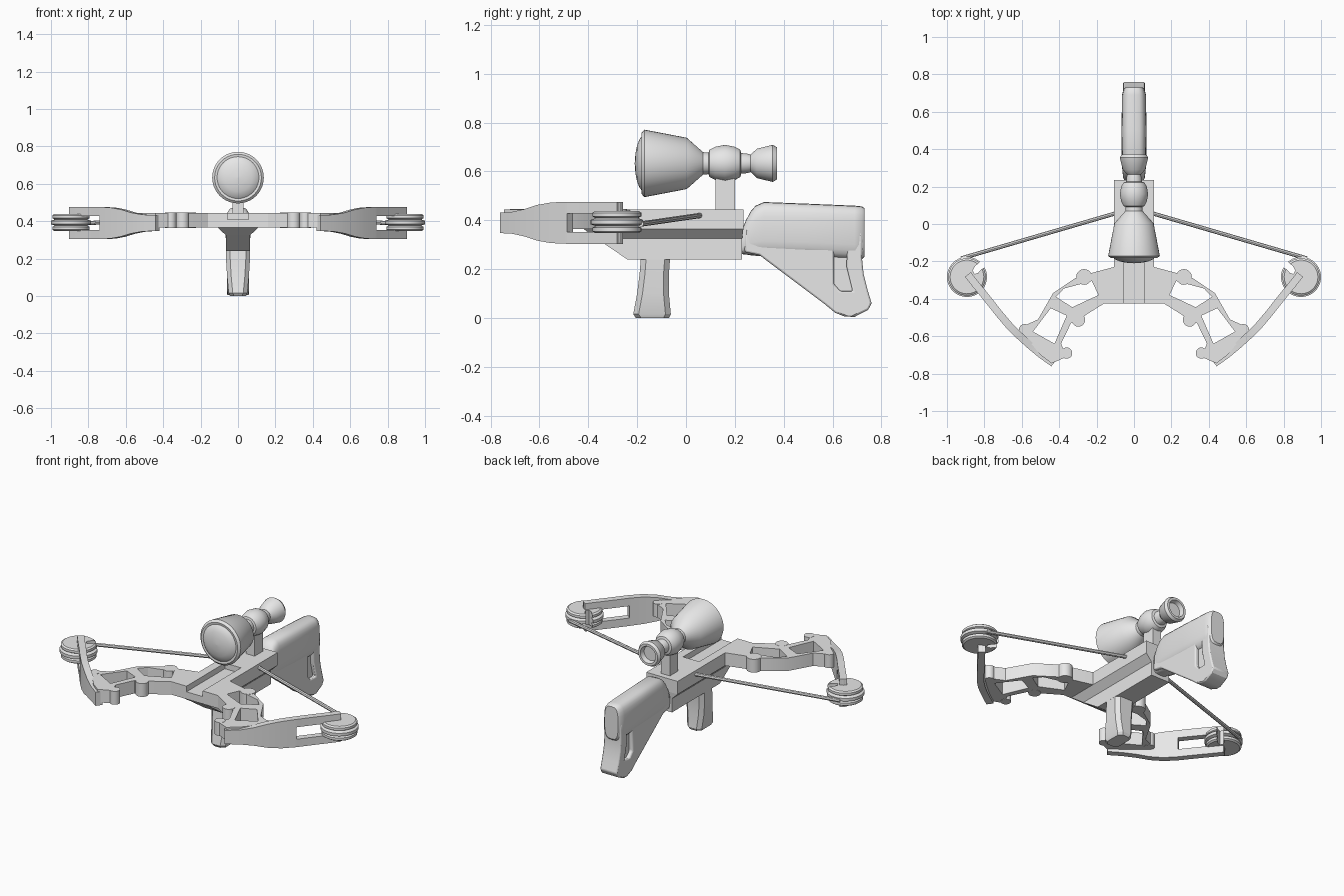
import bpy, bmesh
from math import sin, cos, pi, radians
from mathutils import Vector

cube = bpy.data.objects.get("Cube")
if cube:
    bpy.data.objects.remove(cube, do_unlink=True)

grey = bpy.data.materials.new("plain grey")
grey.use_nodes = True
grey.diffuse_color = (0.8, 0.8, 0.8, 1)
grey.node_tree.nodes["Principled BSDF"].inputs["Base Color"].default_value = (0.8, 0.8, 0.8, 1)


def finish(name, bm, bevel=0):
    """Turn a bmesh into a shaded object."""
    bmesh.ops.remove_doubles(bm, verts=bm.verts, dist=0.0001)
    bmesh.ops.recalc_face_normals(bm, faces=bm.faces)
    mesh = bpy.data.meshes.new(name)
    bm.to_mesh(mesh)
    bm.free()
    mesh.materials.clear()
    mesh.materials.append(grey)
    ob = bpy.data.objects.new(name, mesh)
    bpy.context.scene.collection.objects.link(ob)
    bpy.ops.object.select_all(action='DESELECT')
    ob.select_set(True)
    bpy.context.view_layer.objects.active = ob
    bpy.ops.object.shade_smooth_by_angle(angle=radians(32))
    if bevel:
        mod = ob.modifiers.new("soft edges", 'BEVEL')
        mod.width, mod.segments, mod.limit_method = bevel, 2, 'ANGLE'
        mod.angle_limit = radians(40)
    return ob


def loft(name, rings, bevel=0):
    """Skin rings of equal length and cap both ends."""
    bm = bmesh.new()
    rows = [[bm.verts.new(p) for p in ring] for ring in rings]
    n = len(rows[0])
    for a, b in zip(rows, rows[1:]):
        for i in range(n):
            j = (i + 1) % n
            bm.faces.new((a[i], a[j], b[j], b[i]))
    bm.faces.new(rows[0])
    bm.faces.new(rows[-1])
    return finish(name, bm, bevel)


def rect(x0, x1, y0, y1, z):
    return [(x0, y0, z), (x1, y0, z), (x1, y1, z), (x0, y1, z)]


def box(name, x0, x1, y0, y1, z0, z1):
    return loft(name, [rect(x0, x1, y0, y1, z0), rect(x0, x1, y0, y1, z1)])


def plate(name, loops, lo, hi, place, bevel=0):
    """Extrude a filled outline with holes; place maps (u, v, depth) to space."""
    cu = bpy.data.curves.new(name, 'CURVE')
    cu.dimensions, cu.fill_mode, cu.extrude = '2D', 'BOTH', (hi - lo) / 2
    for loop in loops:
        sp = cu.splines.new('POLY')
        sp.points.add(len(loop) - 1)
        for pt, (u, v) in zip(sp.points, loop):
            pt.co = (u, v, 0, 1)
        sp.use_cyclic_u = True
    tmp = bpy.data.objects.new(name + " outline", cu)
    bpy.context.scene.collection.objects.link(tmp)
    mesh = bpy.data.meshes.new_from_object(
        tmp.evaluated_get(bpy.context.evaluated_depsgraph_get()))
    bpy.data.objects.remove(tmp, do_unlink=True)
    bm = bmesh.new()
    bm.from_mesh(mesh)
    for v in bm.verts:
        v.co = place(v.co.x, v.co.y, v.co.z + (lo + hi) / 2)
    return finish(name, bm, bevel)


def circle(cx, cy, r, z, n=20):
    return [(cx + r * cos(2 * pi * i / n), cy + r * sin(2 * pi * i / n), z) for i in range(n)]


def side(u, v, d):
    return (d, u, v)


# Receiver
box("receiver_top", -.107, .107, -.05, .235, .365, .445)
box("bolt_groove_floor", -.06, .06, -.425, -.05, .365, .41)
loft("receiver_taper", [rect(-.065, .065, -.365, .23, .325), rect(-.107, .107, -.42, .235, .365)])
plate("receiver_lower", [[(.23, .24), (-.24, .24), (-.365, .325), (.23, .325)]], -.065, .065, side)

# Riser arms with two windows each, and their knobs
arm = [(.055, -.05), (.107, -.05), (.107, -.23), (.22, -.26), (.315, -.29), (.433, -.37),
       (.513, -.51), (.6, -.55), (.59, -.59), (.5, -.7), (.44, -.745), (.36, -.71),
       (.39, -.64), (.337, -.53), (.28, -.5), (.16, -.425), (.055, -.425)]
window_in = [(.225, -.305), (.375, -.345), (.417, -.39), (.33, -.445), (.19, -.38)]
window_out = [(.445, -.45), (.36, -.49), (.425, -.64), (.54, -.575)]
knobs = [(.267, -.283, .042), (.297, -.513, .036), (.585, -.565, .03), (.36, -.69, .03)]

# Limb centreline, rising half height, and fork start
path = [(.43, -.745), (.5, -.695), (.56, -.645), (.615, -.595), (.67, -.54), (.725, -.475),
        (.76, -.43), (.8, -.38), (.845, -.325), (.888, -.27)]
heights = [.042, .045, .056, .073, .083, .086, .086, .086, .086, .086]
MID, FORK = .39, 5


def limb_rings(s, first, last, low, high):
    rings = []
    for i in range(first, last):
        p = Vector(path[i])
        t = Vector(path[min(i + 1, len(path) - 1)]) - Vector(path[max(i - 1, 0)])
        n = Vector((-t.y, t.x)).normalized() * .02
        a, b = p + n, p - n
        lo, hi = low(heights[i]), high(heights[i])
        rings.append([(s * a.x, a.y, lo), (s * b.x, b.y, lo), (s * b.x, b.y, hi), (s * a.x, a.y, hi)])
    return rings


# Wheel outline: an arc with a hooked notch facing inward and back
WX, WY = .893, -.283
rims = [(.348, .09), (.355, .1), (.37, .1), (.377, .087), (.384, .107), (.402, .107),
        (.409, .087), (.416, .1), (.431, .1), (.438, .09)]


def wheel_ring(s, r, z):
    pts = [(r * cos(a), r * sin(a)) for a in
           (radians(152 + 338 * i / 40) for i in range(41))]
    pts += [(-.045, .06), (-.03, .035), (-.04, .015), (-.06, .022)]
    return [(s * (WX + x), WY + y, z) for x, y in pts]


for s, tag in ((1, "left"), (-1, "right")):
    plate(tag + "_riser_arm", [[(s * x, y) for x, y in lp] for lp in (arm, window_in, window_out)],
          .365, .445, lambda u, v, d: (u, v, d))
    for k, (x, y, r) in enumerate(knobs):
        loft(f"{tag}_riser_knob_{k + 1}", [circle(s * x, y, r, .364), circle(s * x, y, r, .446)])
    n = len(path)
    loft(tag + "_limb", limb_rings(s, 0, FORK + 1, lambda h: MID - h, lambda h: MID + h))
    loft(tag + "_fork_upper", limb_rings(s, FORK, n, lambda h: MID + .037, lambda h: MID + h))
    loft(tag + "_fork_lower", limb_rings(s, FORK, n, lambda h: MID - h, lambda h: MID - .037))
    loft(tag + "_wheel", [wheel_ring(s, r, z) for z, r in rims])
    loft(tag + "_axle", [circle(s * (WX - .012), WY + .003, .014, z, 12) for z in (.31, .47)])
    # String from the wheel to the receiver
    a, b = Vector((s * .925, -.184, .385)), Vector((s * .095, .058, .42))
    u = (b - a).cross(Vector((0, 0, 1))).normalized() * .011
    w = Vector((0, 0, .011))
    loft(tag + "_string", [[p + u * cos(i * pi / 4) + w * sin(i * pi / 4) for i in range(8)]
                           for p in (a, b)])


# Grip: chamfered rectangles stacked upward
def grip_ring(z, y0, y1, x):
    c = .022
    return [(-x + c, y0, z), (x - c, y0, z), (x, y0 + c, z), (x, y1 - c, z),
            (x - c, y1, z), (-x + c, y1, z), (-x, y1 - c, z), (-x, y0 + c, z)]


loft("grip", [grip_ring(*g) for g in ((0, -.205, -.07, .043), (.016, -.216, -.062, .05),
     (.1, -.2, -.07, .058), (.18, -.19, -.07, .063), (.245, -.185, -.065, .065))])


# Stock: rounded upper comb over a flat lower web with side slots
def comb_ring(y, lo, hi, x):
    ring = []
    for i in range(24):
        a = 2 * pi * i / 24
        c, d = cos(a), sin(a)
        ring.append((x * abs(c) ** .6 * (1 if c > 0 else -1), y,
                     (lo + hi) / 2 + (hi - lo) / 2 * abs(d) ** .6 * (1 if d > 0 else -1)))
    return ring


loft("stock_comb", [comb_ring(*c) for c in (
    (.225, .262, .35, .05), (.245, .26, .4, .056), (.265, .257, .437, .06), (.285, .255, .46, .062),
    (.32, .255, .475, .065), (.5, .25, .468, .067), (.69, .24, .46, .064),
    (.72, .24, .457, .056), (.73, .25, .45, .046))])
web = [(.24, .27), (.3, .258), (.57, .055), (.61, .022), (.65, .006), (.69, .005), (.745, .033),
       (.76, .06), (.742, .12), (.727, .18), (.72, .25), (.723, .32), (.72, .36), (.24, .36)]
slot = [(.605, .28), (.645, .31), (.66, .3), (.657, .21), (.682, .11), (.632, .11), (.605, .14)]
plate("stock_web", [web, slot], -.058, .058, side, .01)
plate("stock_slot_floor", [[(.59, .1), (.7, .1), (.7, .33), (.59, .33)]], -.035, .035, side)

# Scope turned about its long axis, with its mount
scope = [(-.21, .001), (-.207, .04), (-.2, .075), (-.19, .1), (-.18, .112), (-.182, .125),
         (-.17, .138), (.003, .105), (.07, .046), (.092, .044), (.096, .056), (.12, .068),
         (.16, .076), (.2, .068), (.222, .056), (.226, .042), (.25, .04), (.265, .036),
         (.29, .06), (.355, .076), (.372, .066), (.372, .052), (.345, .045), (.345, .001)]
loft("scope", [[(x, y, z + .633) for x, z, _ in circle(0, 0, r, 0, 40)] for y, r in scope])
box("scope_mount", -.03, .03, .12, .2, .44, .6)
